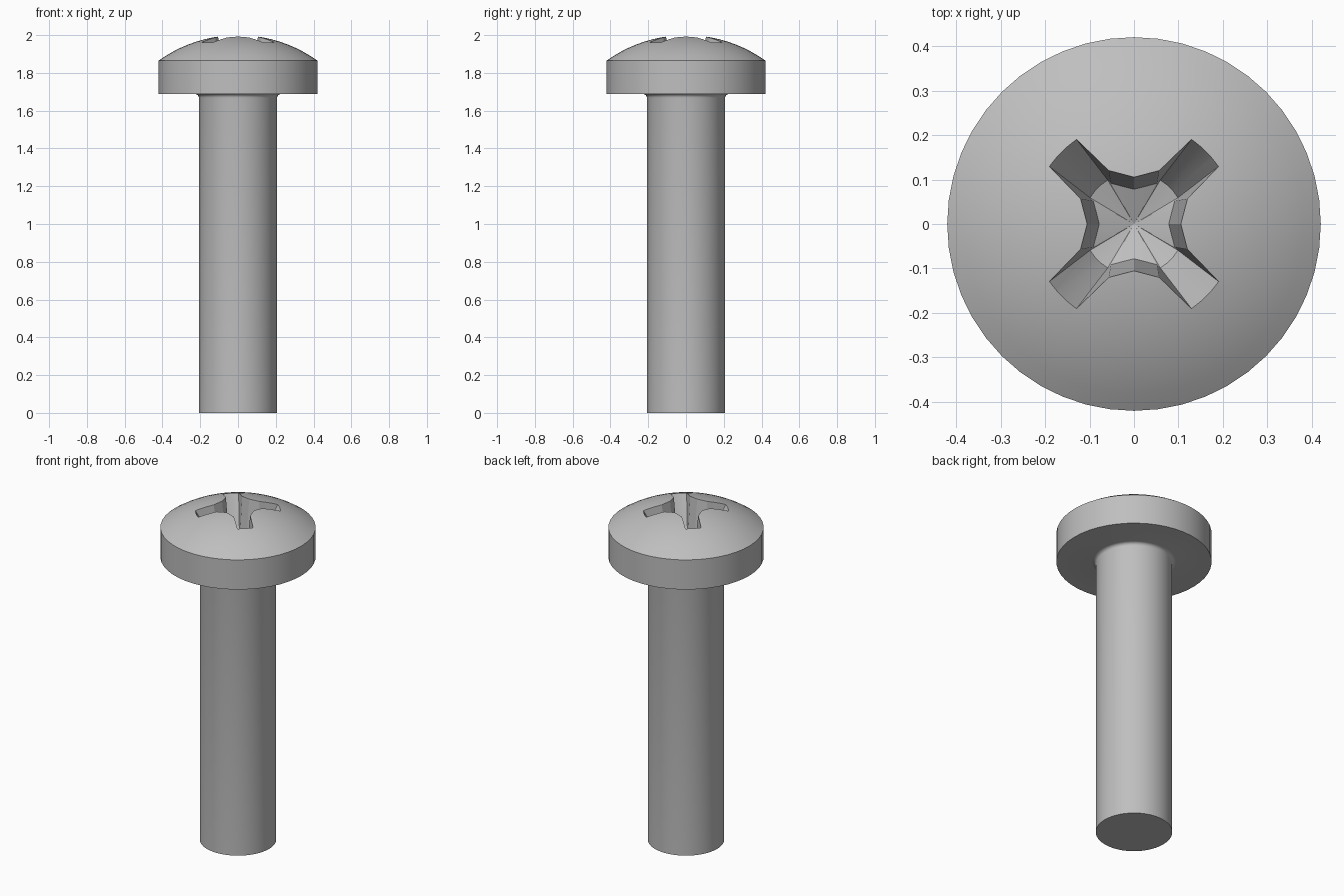
import bpy, bmesh, math

cube = bpy.data.objects.get("Cube")
if cube:
    bpy.data.objects.remove(cube, do_unlink=True)

SEGMENTS = 48
steel = bpy.data.materials.new("grey steel")
steel.use_nodes = True
steel.diffuse_color = (0.52, 0.52, 0.52, 1)
steel.node_tree.nodes["Principled BSDF"].inputs["Base Color"].default_value = (0.52, 0.52, 0.52, 1)


def make_object(name, bm):
    bmesh.ops.recalc_face_normals(bm, faces=bm.faces)
    mesh = bpy.data.meshes.new(name)
    bm.to_mesh(mesh)
    bm.free()
    obj = bpy.data.objects.new(name, mesh)
    bpy.context.collection.objects.link(obj)
    mesh.materials.append(steel)
    return obj


def bridge(bm, low, high):
    for i in range(len(low)):
        j = (i + 1) % len(low)
        bm.faces.new((low[i], low[j], high[j], high[i]))


def fan(bm, ring, tip):
    for i in range(len(ring)):
        bm.faces.new((ring[i], ring[(i + 1) % len(ring)], tip))


# Screw profile: shaft, small fillet, head rim, spherical dome
FILLET, SHAFT_R, HEAD_R, HEAD_BASE, RIM = 0.02, 0.207, 0.42, 1.688, 1.865
rise = 2 - RIM
dome_r = (HEAD_R ** 2 + rise ** 2) / (2 * rise)
dome_angle = math.asin(HEAD_R / dome_r)
profile = [(SHAFT_R, 0)]
for i in range(5):
    a = math.pi / 2 * i / 4
    profile.append((SHAFT_R + FILLET * (1 - math.cos(a)), HEAD_BASE - FILLET * (1 - math.sin(a))))
profile.append((HEAD_R, HEAD_BASE))
for i in range(10):
    a = dome_angle * (1 - i / 10)
    profile.append((dome_r * math.sin(a), 2 - dome_r * (1 - math.cos(a))))

bm = bmesh.new()
rings = []
for r, z in profile:
    angles = [math.tau * k / SEGMENTS for k in range(SEGMENTS)]
    rings.append([bm.verts.new((r * math.cos(a), r * math.sin(a), z)) for a in angles])
bm.faces.new(rings[0])
for low, high in zip(rings, rings[1:]):
    bridge(bm, low, high)
fan(bm, rings[-1], bm.verts.new((0, 0, 2)))
screw = make_object("screw", bm)

# Tapered cross recess: radius and angle off each arm's axis, floor to mouth
FLOOR, MOUTH = 1.74, 1.962


def cross_section(bm, t):
    def mix(a, b):
        return a + (b - a) * t
    notch = mix(0.078, 0.102)
    root, root_half = mix(0.105, 0.13), mix(0.028, 0.043)
    end, end_half = mix(0.115, 0.23), mix(0.028, 0.043)
    root_a, end_a = math.asin(root_half / root), math.asin(end_half / end)
    points = [(notch, -math.pi / 4), (root, -root_a), (end, -end_a), (end, -end_a / 3),
              (end, end_a / 3), (end, end_a), (root, root_a)]
    z = mix(FLOOR, MOUTH)
    ring = []
    for arm in range(4):
        for r, a in points:
            a += math.pi / 4 + arm * math.pi / 2
            ring.append(bm.verts.new((r * math.cos(a), r * math.sin(a), z)))
    return ring


bm = bmesh.new()
floor_ring, top_ring = cross_section(bm, 0), cross_section(bm, 1.3)
bridge(bm, floor_ring, top_ring)
fan(bm, floor_ring, bm.verts.new((0, 0, FLOOR - 0.035)))
fan(bm, top_ring, bm.verts.new((0, 0, MOUTH + 0.3 * (MOUTH - FLOOR))))
cutter = make_object("recess_cutter", bm)
cutter.hide_render = True
cutter.hide_set(True)

# Smooth shading, then the cut
bpy.ops.object.select_all(action="DESELECT")
screw.select_set(True)
bpy.context.view_layer.objects.active = screw
cut = screw.modifiers.new("cross recess", "BOOLEAN")
cut.operation = "DIFFERENCE"
cut.solver = "EXACT"
cut.object = cutter
bpy.ops.object.modifier_apply(modifier=cut.name)
bpy.data.objects.remove(cutter, do_unlink=True)
bpy.ops.object.shade_smooth_by_angle(angle=math.radians(25))
